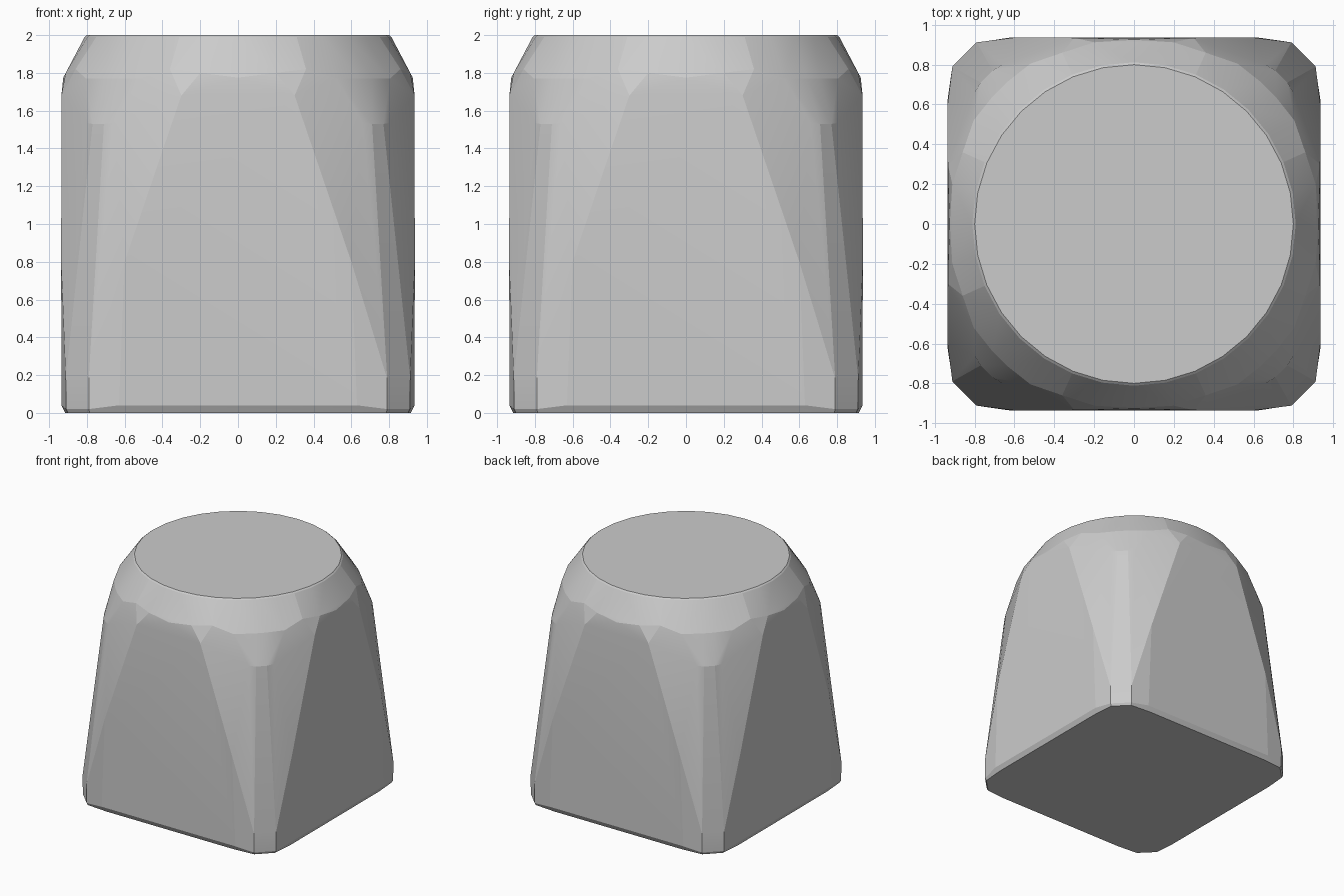
import bpy, bmesh
from math import sin, cos, pi, radians

if "Cube" in bpy.data.objects:
    bpy.data.objects.remove(bpy.data.objects["Cube"])

# Key points of one octant (x, y, z); mirrored to all eight
octant = [
    # base rim and chamfered foot corner
    (0.60, 0.915, 0.0), (0.785, 0.90, 0.0),
    (0.63, 0.935, 0.04), (0.79, 0.91, 0.02), (0.79, 0.912, 0.18),
    # side face narrowing to its top corner, corner facet spreading out
    (0.60, 0.936, 0.80), (0.30, 0.935, 1.68), (0.66, 0.80, 1.535), (0.71, 0.77, 1.53),
    # shoulder facets
    (0.0, 0.925, 1.775), (0.20, 0.912, 1.80), (0.36, 0.86, 1.82),
    (0.52, 0.805, 1.77), (0.64, 0.71, 1.77),
]


def eight_way(points):
    result = set()
    for x, y, z in points:
        for sx in (-1, 1):
            for sy in (-1, 1):
                result.add((sx * x, sy * y, z))
                result.add((sy * y, sx * x, z))
    return result


# Round flat top with a fine softened rim
points = list(eight_way(octant))
SIDES = 32
for radius, z in ((0.812, 1.99), (0.80, 2.0)):
    points += [(radius * cos(2 * pi * i / SIDES), radius * sin(2 * pi * i / SIDES), z)
               for i in range(SIDES)]

# Faceted convex body wrapped around the key points
bm = bmesh.new()
for p in points:
    bm.verts.new(p)
hull = bmesh.ops.convex_hull(bm, input=bm.verts[:])
loose = [v for v in bm.verts if not v.link_faces]
bmesh.ops.delete(bm, geom=loose, context='VERTS')
bmesh.ops.dissolve_limit(bm, angle_limit=radians(1.5), verts=bm.verts[:], edges=bm.edges[:])
bmesh.ops.recalc_face_normals(bm, faces=bm.faces[:])
mesh = bpy.data.meshes.new("keycap_body")
bm.to_mesh(mesh)
bm.free()
body = bpy.data.objects.new("tapered_block", mesh)
bpy.context.collection.objects.link(body)

# Facets stay crisp, only nearly flat joins are blended
bpy.context.view_layer.objects.active = body
body.select_set(True)
bpy.ops.object.shade_smooth_by_angle(angle=radians(8))
